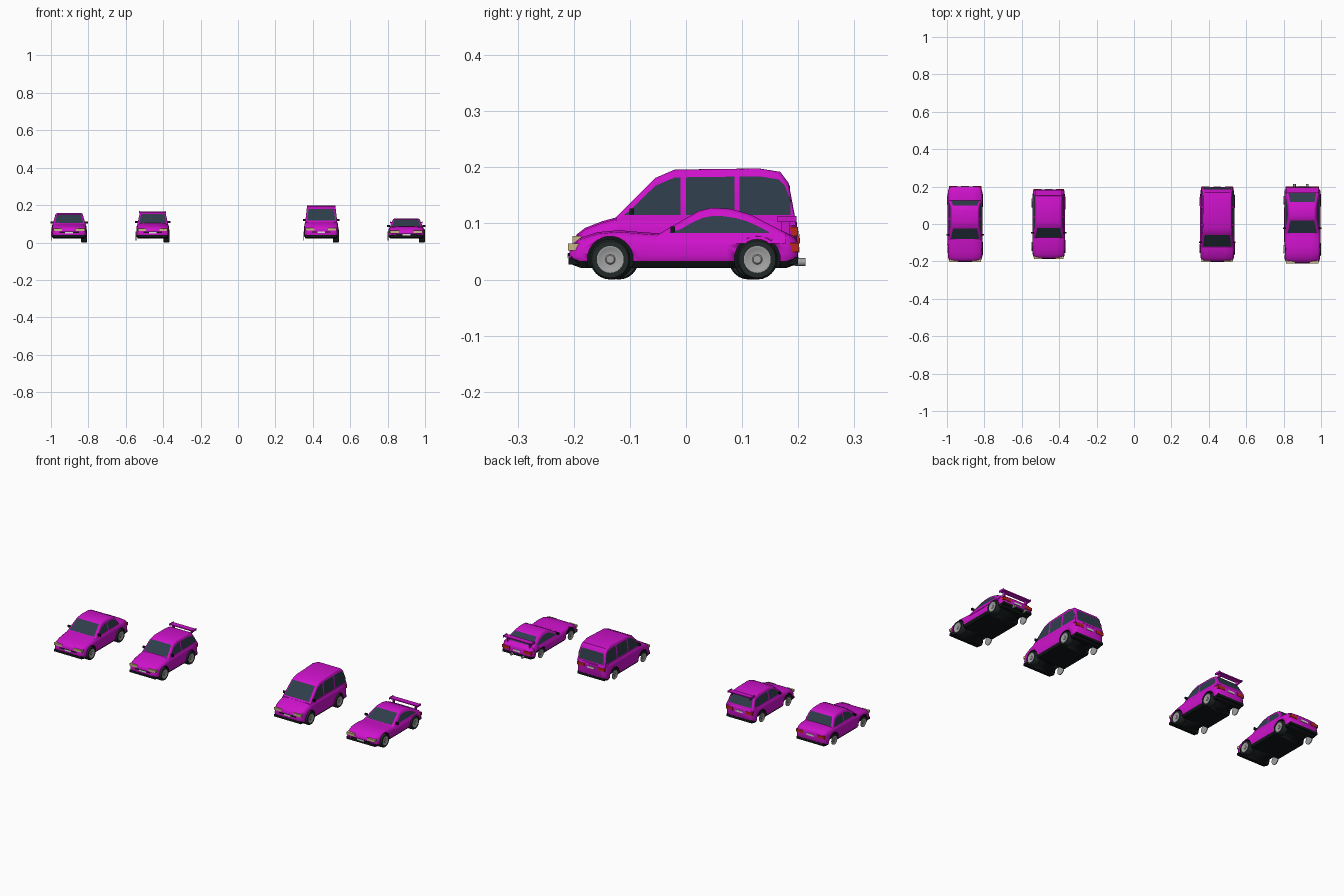
import bpy, bmesh, math
from mathutils import Vector, Matrix

if "Cube" in bpy.data.objects:
    bpy.data.objects.remove(bpy.data.objects["Cube"])

COLOURS = [("magenta_paint", (0.62, 0.006, 0.6)), ("window_glass", (0.028, 0.048, 0.07)),
           ("black_trim", (0.006, 0.008, 0.009)), ("tyre_rubber", (0.016, 0.022, 0.022)),
           ("silver_metal", (0.36, 0.36, 0.36)), ("headlight_cream", (0.6, 0.48, 0.24)),
           ("tail_red", (0.5, 0.02, 0.012)), ("plate_white", (0.75, 0.75, 0.75))]
PAINT, GLASS, BLACK, RUBBER, SILVER, CREAM, RED, WHITE = range(8)
MATS = []
for n, c in COLOURS:
    m = bpy.data.materials.new(n)
    m.diffuse_color = (*c, 1)
    m.use_nodes = True
    m.node_tree.nodes["Principled BSDF"].inputs["Base Color"].default_value = m.diffuse_color
    MATS.append(m)


def finish(bm, name, mat=None, smooth=True):
    bmesh.ops.recalc_face_normals(bm, faces=bm.faces[:])
    if mat is not None:
        for f in bm.faces:
            f.material_index = mat
    me = bpy.data.meshes.new(name)
    bm.to_mesh(me)
    bm.free()
    for m in MATS:
        me.materials.append(m)
    ob = bpy.data.objects.new(name, me)
    bpy.context.collection.objects.link(ob)
    if smooth:
        bpy.ops.object.select_all(action='DESELECT')
        ob.select_set(True)
        bpy.context.view_layer.objects.active = ob
        bpy.ops.object.shade_smooth_by_angle(angle=math.radians(40))
    return ob


def box(name, c, s, mat):
    bm = bmesh.new()
    bmesh.ops.create_cube(bm, size=1, matrix=Matrix.Translation(c) @ Matrix.Diagonal((*s, 1)))
    return finish(bm, name, mat, False)


def lathe(name, prof, c, mat, side=1, seg=24):
    """Turn (radius, x) points around the x axis."""
    bm = bmesh.new()
    rings = [[bm.verts.new((c[0] + side * x, c[1] + r * math.cos(a), c[2] + r * math.sin(a)))
              for a in [2 * math.pi * i / seg for i in range(seg)]] for r, x in prof]
    for a, b in zip(rings, rings[1:]):
        for i in range(seg):
            j = (i + 1) % seg
            bm.faces.new((a[i], a[j], b[j], b[i]))
    bm.faces.new(rings[0])
    bm.faces.new(rings[-1])
    return finish(bm, name, mat)


def plate(name, pts, mat):
    """Thin flat panel lying on the bodywork."""
    bm = bmesh.new()
    bm.faces.new([bm.verts.new(p) for p in pts])
    return finish(bm, name, mat, False)


def interp(pts, y):
    for (a, za), (b, zb) in zip(pts, pts[1:]):
        if a <= y <= b:
            return za + (zb - za) * (y - a) / (b - a)
    return pts[0][1] if y < pts[0][0] else pts[-1][1]


def body(name, cx, w, deck, wheels):
    """Lofted lower shell with four wheel arches cut out."""
    y0, y1 = deck[0][0], deck[-1][0]
    ys = [y0, y0 + .006, y0 + .02] + [y0 + .05 + (y1 - y0 - .1) * i / 8 for i in range(9)] + [y1 - .02, y1 - .006, y1]
    ends = [(.83, .014, .010), (.91, .005, .004), (.97, 0, 0)]
    bm, rings = bmesh.new(), []
    for i, y in enumerate(ys):
        k = min(i, len(ys) - 1 - i)
        f, up, drop = ends[k] if k < 3 else (1, 0, 0)
        hw, zb, zt = w * f, .021 + up, interp(deck, y) - drop
        half = [(.9, zb), (.99, zb + .012), (1, zb + .4 * (zt - zb)), (.985, zt - .02),
                (.95, zt - .008), (.86, zt - .001), (.45, zt + .002)]
        ring = [(x * hw, z) for x, z in half] + [(-x * hw, z) for x, z in reversed(half)]
        rings.append([bm.verts.new((cx + x, y, z)) for x, z in ring])
    n = len(rings[0])
    for a, b in zip(rings, rings[1:]):
        for i in range(n):
            bm.faces.new((a[i], a[(i + 1) % n], b[(i + 1) % n], b[i]))
    bm.faces.new(rings[0])
    bm.faces.new(rings[-1])
    for f in bm.faces:
        f.material_index = BLACK if f.calc_center_median().z < .036 else PAINT
    ob = finish(bm, name)
    for wy in wheels:
        for s in (-1, 1):
            cut = lathe("arch_cutter", [(.041, w - .04), (.041, w + .03)], (cx, wy, .036), BLACK, s, 32)
            cut.hide_render = True
            mod = ob.modifiers.new("arch", 'BOOLEAN')
            mod.operation, mod.object, mod.solver = 'DIFFERENCE', cut, 'EXACT'
            bpy.context.view_layer.objects.active = ob
            bpy.ops.object.modifier_apply(modifier=mod.name)
            bpy.data.objects.remove(cut)


def cabin(name, cx, w, prof, top, windows):
    """Tapered upper shell with glass panels."""
    zb, zr = prof[0][1], max(z for _, z in prof)
    hx = lambda z: w * (.93 + (top - .93) * (z - zb) / (zr - zb))
    pts = [(prof[0][0], zb - .015)] + prof + [(prof[-1][0], zb - .015)]
    bm = bmesh.new()
    L, R = [[bm.verts.new((cx + s * hx(z), y, z)) for y, z in pts] for s in (-1, 1)]
    for i in range(len(pts)):
        j = (i + 1) % len(pts)
        bm.faces.new((L[i], L[j], R[j], R[i]))
    bm.faces.new(L)
    bm.faces.new(R)
    rim = [bm.edges.get((r[i], r[i + 1])) for r in (L, R) for i in range(1, len(pts) - 2)]
    bmesh.ops.bevel(bm, geom=rim, offset=.008, segments=3, affect='EDGES', profile=.5)
    finish(bm, name + "_cabin", PAINT)
    # windscreen and rear window
    for part, a, b in (("windscreen", prof[0], prof[1]), ("rear_window", prof[-1], prof[-2])):
        a, b = Vector(a), Vector(b)
        d = (b - a).normalized()
        nrm = Vector((-d.y, d.x)) * (1 if part == "windscreen" else -1) * .0015
        p, q = a.lerp(b, .08) + nrm, a.lerp(b, .97) + nrm
        plate(f"{name}_{part}", [(cx + s * .88 * hx(v.y), v.x, v.y)
                                 for s, v in ((-1, p), (1, p), (1, q), (-1, q))], GLASS)
    # side windows follow the roof line
    low = zb + .004
    for k, (a, b) in enumerate(windows):
        ys = [a + (b - a) * i / 9 for i in range(10)]
        line = [(a, low), *[(y, max(low + .001, interp(prof, y) - .014)) for y in ys], (b, low)]
        for s in (-1, 1):
            plate(f"{name}_side_window_{k}", [(cx + s * (hx(z) + .0015), y, z) for y, z in line], GLASS)


def car(name, cx, w, deck, prof, top, windows, wheels, lamp):
    y0, y1 = deck[0][0], deck[-1][0]
    body(name + "_body", cx, w, deck, wheels)
    cabin(name, cx, w, prof, top, windows)
    for wy in wheels:
        c = (cx, wy, .036)
        # full wheel on the right, bare rim on the left
        lathe(name + "_tyre", [(.02, w - .03), (.034, w - .03), (.036, w - .026), (.036, w - .002),
                               (.033, w + .003), (.024, w + .003), (.022, w - .004)], c, RUBBER)
        for s in (-1, 1):
            lathe(name + "_rim", [(.024, w - .001), (.024, w + .003), (.021, w + .003), (.018, w + .001),
                                  (.009, w + .001), (.007, w + .003), (.003, w + .003)], c, SILVER, s)
    # lamps, mirrors and bumper corners
    tail = interp(deck, y1 - .02) - .026
    for s in (-1, 1):
        box(name + "_headlight", (cx + s * .65 * w, y0 + .012, lamp), (.5 * w, .028, .013), CREAM)
        box(name + "_tail_light", (cx + s * .68 * w, y1 - .012, tail), (.48 * w, .028, .016), RED)
        box(name + "_mirror", (cx + s * w * .98, prof[0][0] + .028, prof[0][1] + .01), (.016, .008, .011), BLACK)
    # bumpers, grille and number plates
    box(name + "_front_bumper", (cx, y0 + .012, .033), (1.8 * w, .026, .013), BLACK)
    box(name + "_rear_bumper", (cx, y1 - .012, .033), (1.8 * w, .026, .013), BLACK)
    box(name + "_grille", (cx, y0, lamp - .014), (1.1 * w, .004, .006), BLACK)
    box(name + "_front_plate", (cx, y0 - .001, lamp - .016), (.042, .004, .008), WHITE)
    box(name + "_rear_plate", (cx, y1 + .001, tail - .004), (.042, .004, .01), WHITE)


def wing(name, cx, half, y, z, foot):
    """Rear wing on two posts."""
    box(name, (cx, y, z), (2 * half, .03, .005), PAINT)
    for s in (-1, 1):
        box(name + "_post", (cx + s * half * .8, y - .003, (z + foot) / 2), (.006, .016, z - foot), PAINT)
        box(name + "_end", (cx + s * half, y, z), (.004, .034, .01), PAINT)


car("sedan", -.903, .094, [(-.2, .078), (-.18, .083), (-.14, .092), (-.08, .1), (.13, .104), (.18, .099), (.2, .096)],
    [(-.085, .098), (-.02, .149), (.015, .157), (.07, .156), (.098, .148), (.128, .1)],
    .76, [(-.068, .025), (.033, .114)], (-.13, .125), .069)

car("hatchback", -.456, .088, [(-.184, .078), (-.165, .083), (-.13, .093), (-.07, .102), (.16, .104), (.184, .1)],
    [(-.075, .1), (-.02, .153), (.015, .164), (.11, .163), (.15, .155), (.18, .101)],
    .77, [(-.06, .035), (.043, .16)], (-.12, .112), .069)
wing("hatchback_wing", -.456, .07, .168, .163, .145)

car("van", .445, .092, [(-.2, .08), (-.18, .09), (-.155, .1), (-.12, .112), (.17, .112), (.198, .11)],
    [(-.125, .111), (-.055, .181), (-.02, .196), (.13, .198), (.168, .192), (.183, .172), (.195, .108)],
    .82, [(-.11, -.01), (0, .086), (.095, .186)], (-.13, .12), .071)

car("coupe", .9, .097, [(-.208, .062), (-.19, .072), (-.15, .085), (-.12, .086), (-.05, .08), (.08, .08),
                        (.14, .087), (.18, .083), (.199, .077)],
    [(-.052, .079), (.022, .122), (.045, .128), (.08, .126), (.115, .116), (.178, .083)],
    .72, [(-.03, .148)], (-.135, .127), .058)
wing("coupe_wing", .9, .085, .18, .108, .078)
for s in (-1, 1):
    lathe("coupe_exhaust", [(.007, 0), (.007, .02)], (0, 0, 0), SILVER, 1, 12).matrix_world = \
        Matrix.Translation((.892 + s * .034, .193, .031)) @ Matrix.Rotation(math.pi / 2, 4, 'Z')
